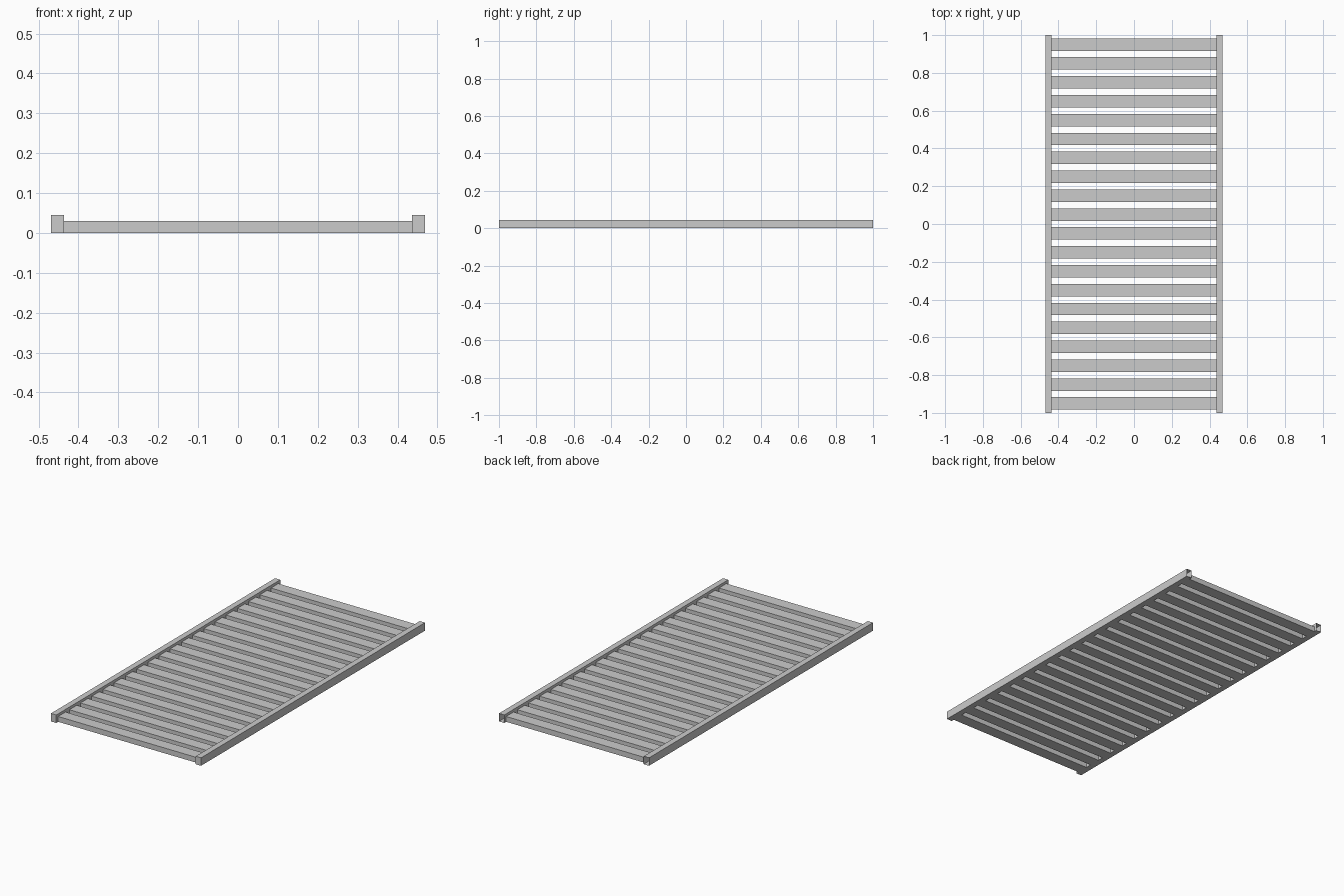
import bpy, bmesh
from mathutils import Matrix, Vector

if "Cube" in bpy.data.objects:
    bpy.data.objects.remove(bpy.data.objects["Cube"])


def box(name, x, y, z, open_back=False):
    """Box between (min, max) pairs, optionally without its +y end cap."""
    lo, hi = Vector((x[0], y[0], z[0])), Vector((x[1], y[1], z[1]))
    bm = bmesh.new()
    bmesh.ops.create_cube(bm, size=1, matrix=Matrix.LocRotScale((lo + hi) / 2, None, hi - lo))
    if open_back:
        bm.normal_update()
        caps = [f for f in bm.faces if f.normal.y > 0.9]
        bmesh.ops.delete(bm, geom=caps, context='FACES_ONLY')
    mesh = bpy.data.meshes.new(name)
    bm.to_mesh(mesh)
    bm.free()
    obj = bpy.data.objects.new(name, mesh)
    bpy.context.collection.objects.link(obj)
    return obj


INNER, OUTER = 0.436, 0.469

# side rails, open at the back end
box("left_rail", (-OUTER, -INNER), (-1, 1), (0, 0.045), open_back=True)
box("right_rail", (INNER, OUTER), (-1, 1), (0, 0.045), open_back=True)

# evenly spaced cross slats
for i in range(20):
    y = -0.95 + 0.1 * i
    box(f"slat_{i + 1:02d}", (-INNER, INNER), (y - 0.033, y + 0.033), (0, 0.03))
